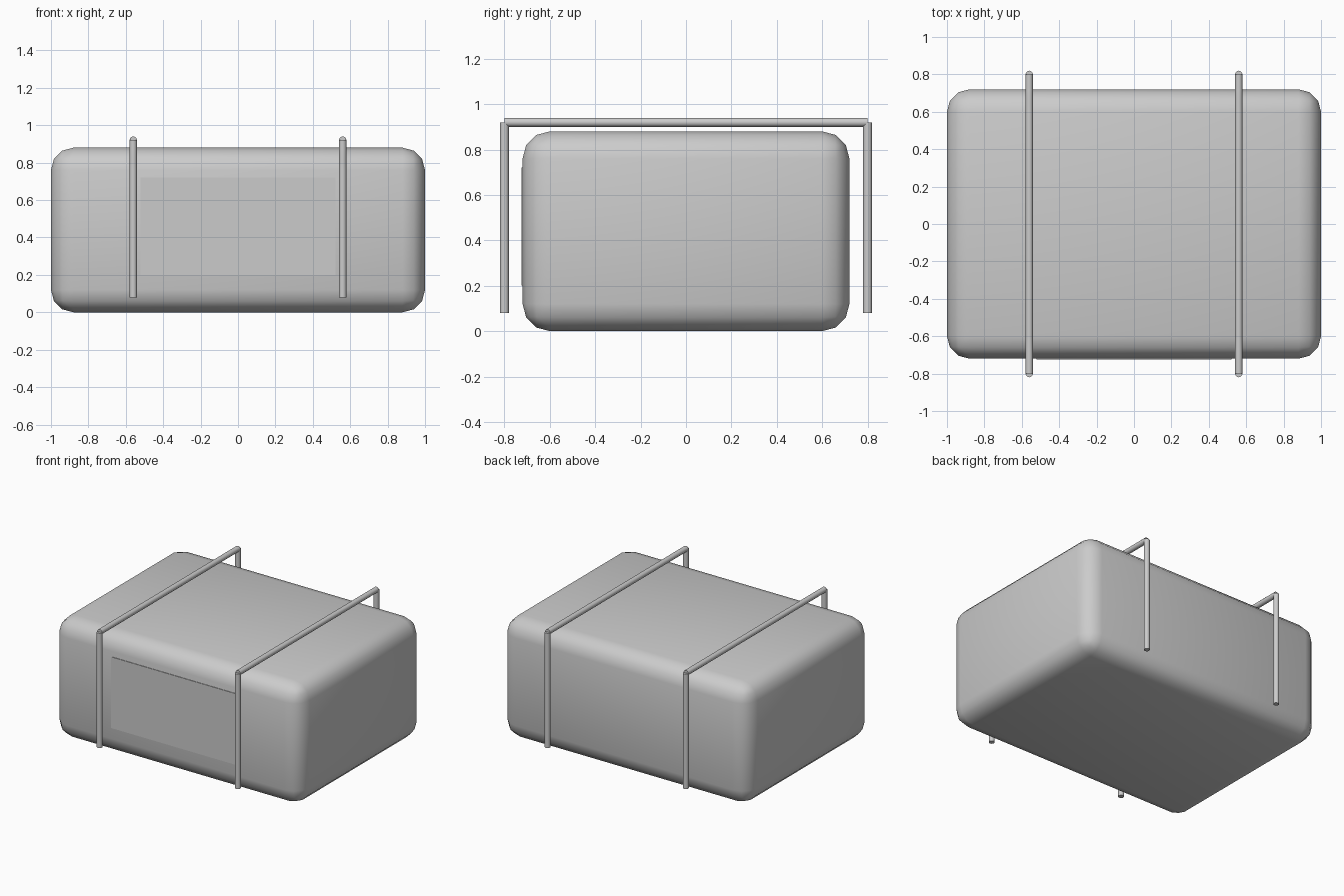
import bpy
import math

cube = bpy.data.objects.get("Cube")
if cube:
    bpy.data.objects.remove(cube, do_unlink=True)

# One plain grey for everything
grey = bpy.data.materials.new("plain grey")
grey.use_nodes = True
colour = (0.6, 0.6, 0.6, 1)
grey.diffuse_color = colour
grey.node_tree.nodes["Principled BSDF"].inputs["Base Color"].default_value = colour


def finish(name):
    obj = bpy.context.object
    obj.name = name
    obj.data.materials.append(grey)
    return obj


def box(name, location, size):
    bpy.ops.mesh.primitive_cube_add(size=1, location=location)
    obj = finish(name)
    obj.scale = size
    bpy.ops.object.transform_apply(location=False, rotation=False, scale=True)
    return obj


def rod(name, location, length, tilt=0):
    bpy.ops.mesh.primitive_cylinder_add(vertices=12, radius=0.02, depth=length,
                                        location=location, rotation=(tilt, 0, 0))
    finish(name)
    bpy.ops.object.shade_smooth_by_angle(angle=math.radians(40))


# Soft-edged body
body = box("body", (0, 0, 0.44), (2, 1.44, 0.88))
bevel = body.modifiers.new("rounded edges", "BEVEL")
bevel.width = 0.12
bevel.segments = 3
bpy.ops.object.shade_smooth()

# Thin flat panel on the front
box("front_panel", (0, -0.721, 0.46), (1.04, 0.006, 0.52))

# Two strap frames, each with a top bar and two uprights
for side, x in (("right", -0.56), ("left", 0.56)):
    rod(f"{side}_top_bar", (x, 0, 0.92), 1.6, math.pi / 2)
    for end, y in (("front", -0.8), ("back", 0.8)):
        rod(f"{side}_{end}_upright", (x, y, 0.5), 0.84)
